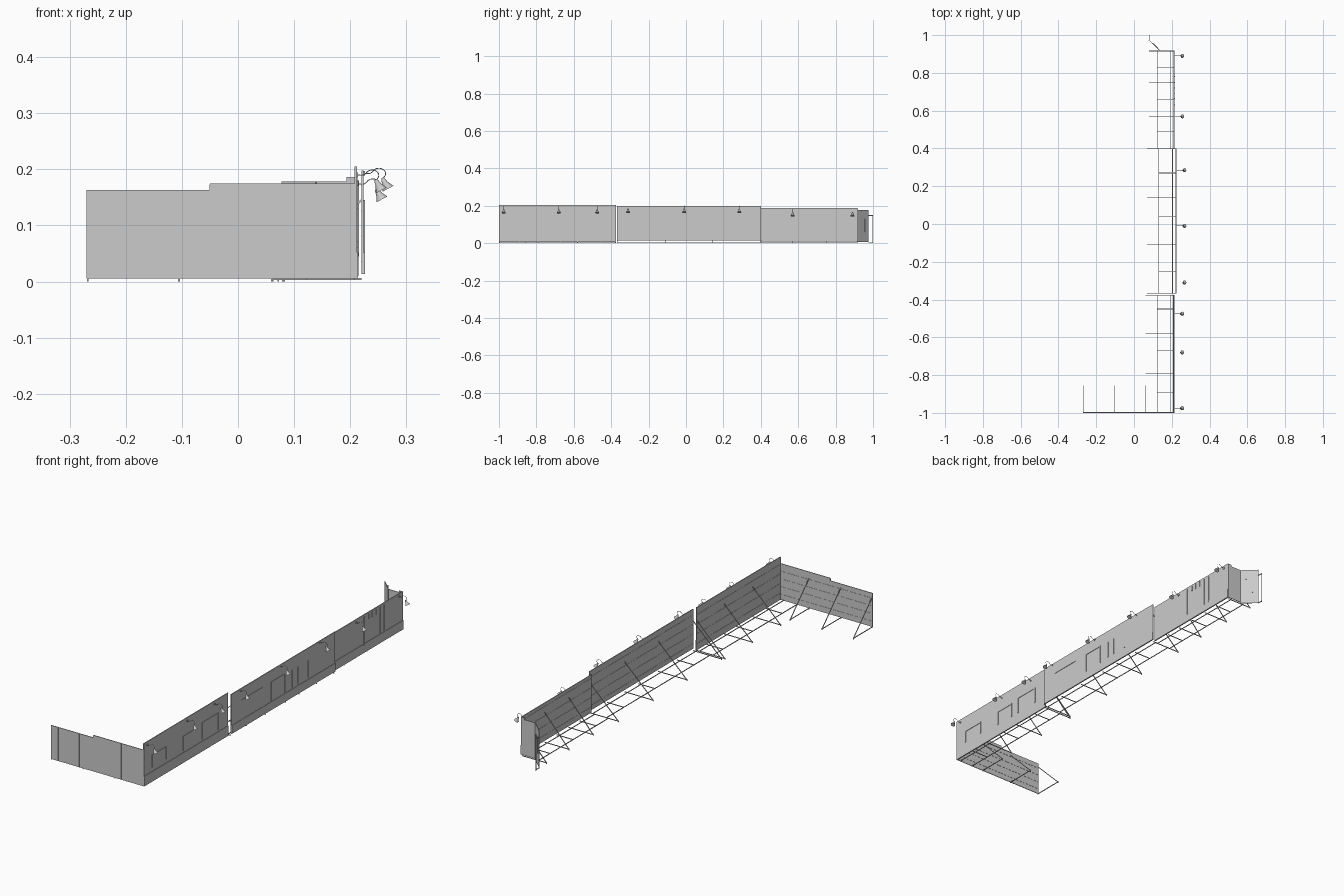
import bpy, math
from mathutils import Vector, Matrix

cube = bpy.data.objects.get("Cube")
if cube:
    bpy.data.objects.remove(cube, do_unlink=True)

mat = bpy.data.materials.new("plain grey")
mat.use_nodes = True
GREY = (0.6, 0.6, 0.6, 1)
mat.diffuse_color = GREY
mat.node_tree.nodes["Principled BSDF"].inputs["Base Color"].default_value = GREY


def mesh_object(name, verts, faces):
    me = bpy.data.meshes.new(name)
    me.from_pydata([tuple(v) for v in verts], [], faces)
    me.materials.append(mat)
    ob = bpy.data.objects.new(name, me)
    bpy.context.collection.objects.link(ob)
    return ob


BOX = [(0, 3, 2, 1), (4, 5, 6, 7), (0, 1, 5, 4), (1, 2, 6, 5), (2, 3, 7, 6), (3, 0, 4, 7)]


def box(name, x0, x1, y0, y1, z0, z1):
    return mesh_object(name, [(x0, y0, z0), (x1, y0, z0), (x1, y1, z0), (x0, y1, z0),
                              (x0, y0, z1), (x1, y0, z1), (x1, y1, z1), (x0, y1, z1)], BOX)


def beam(name, a, b, w=0.003):
    """Square bar between two points."""
    a, b = Vector(a), Vector(b)
    d = (b - a).normalized()
    s = d.cross(Vector((0, 0, 1)) if abs(d.z) < 0.9 else Vector((0, 1, 0))).normalized() * w / 2
    t = d.cross(s)
    return mesh_object(name, [p + q for p in (a, b) for q in (-s - t, s - t, s + t, t - s)], BOX)


def frame(name, x, y0, y1, z0, z1, w=0.005):
    """Door or window surround raised from a wall facing +x."""
    for a, b, c, d in ((y0, y0 + w, z0, z1), (y1 - w, y1, z0, z1), (y0 + w, y1 - w, z1 - w, z1)):
        box(name, x, x + 0.002, a, b, c, d)


# Long facade: front x, y range, z range, brace foot x, rail x, major and minor brace positions
walls = [
    (0.212, -1.0, -0.375, 0.005, 0.205, 0.06, 0.122, (-0.79, -0.58, -0.377), (-0.89, -0.67, -0.45)),
    (0.224, -0.368, 0.4, 0.013, 0.198, 0.07, 0.132, (-0.366, -0.11, 0.14, 0.398), (-0.25, 0.04, 0.27)),
    (0.213, 0.4, 0.918, 0.010, 0.187, 0.08, 0.122, (0.57, 0.75, 0.916), (0.49, 0.66, 0.83)),
]
for x, y0, y1, z0, z1, foot, rail, major, minor in walls:
    back = x - 0.004
    box("facade_wall", back, x, y0, y1, z0, z1)
    box("base_trim", x, x + 0.002, y0, y1, z0, 0.052)
    for k in range(4):
        z = 0.035 + k * 0.045
        box("back_batten", back - 0.001, back, y0, y1, z, z + 0.002)
    beam("ground_rail", (rail, y0, 0.006), (rail, y1, 0.006))
    beam("inner_rail", (back - 0.016, y0, 0.006), (back - 0.016, y1, 0.006))
    for y in major:
        beam("ground_strut", (foot, y, 0.0045), (back, y, 0.0045))
        beam("diagonal_strut", (foot + 0.002, y, 0.004), (back, y, 0.145))
        beam("stake", (foot + 0.002, y, 0.0), (foot + 0.002, y, 0.008))
    for y in minor:
        beam("short_strut", (rail, y, 0.0045), (back, y, 0.0045))

# Door and window surrounds on the facade
for y0, y1, z0, z1 in ((-0.94, -0.83, 0.07, 0.13), (-0.71, -0.61, 0.06, 0.13), (-0.57, -0.445, 0.06, 0.14)):
    frame("window_surround", 0.212, y0, y1, z0, z1)
for y0, y1 in ((-0.295, -0.135), (-0.075, 0.03)):
    frame("door_surround", 0.224, y0, y1, 0.05, 0.145)
for y in (0.08, 0.12, 0.2):
    box("facade_strip", 0.224, 0.226, y, y + 0.005, 0.06, 0.14)
for y in (0.63, 0.75, 0.78):
    box("facade_strip", 0.213, 0.216, y - 0.003, y + 0.003, 0.045, 0.178)
for y in (0.665, 0.69, 0.72):
    box("short_strip", 0.213, 0.216, y - 0.002, y + 0.002, 0.155, 0.18)

# Front side wall with a stepped top
box("side_wall_low", -0.27, -0.05, -1.0, -0.997, 0.005, 0.163)
box("side_wall_high", -0.05, 0.209, -1.0, -0.997, 0.005, 0.175)
for x in (-0.233, -0.124, -0.088, -0.05, -0.014, 0.094, 0.131, 0.168):
    box("panel_joint", x - 0.001, x + 0.001, -1.001, -1.0, 0.005, 0.163 if x < -0.05 else 0.173)
for k in range(4):
    z = 0.03 + k * 0.036
    box("side_batten", -0.27, 0.209, -0.997, -0.996, z, z + 0.002)
for x in (-0.268, -0.105, 0.06):
    beam("side_ground_strut", (x, -0.997, 0.0045), (x, -0.855, 0.0045))
    beam("side_diagonal_strut", (x, -0.997, 0.145), (x, -0.857, 0.004))
    beam("side_stake", (x, -0.857, 0), (x, -0.857, 0.008))
    beam("side_stake", (x, -0.997, 0), (x, -0.997, 0.008))

# Far end: short return, then an angled panel with its own brace
box("end_return", 0.14, 0.212, 0.916, 0.919, 0.01, 0.178)
box("end_return_cap", 0.193, 0.212, 0.916, 0.919, 0.178, 0.186)
p, q = Vector((0.14, 0.918)), Vector((0.08, 0.975))
n = Vector((0.057, 0.06)).normalized()


def angled_plate(name, t0, t1, z0, z1, d0, d1):
    a, b = p.lerp(q, t0), p.lerp(q, t1)
    ring = [a + n * d0, a + n * d1, b + n * d1, b + n * d0]
    mesh_object(name, [(v.x, v.y, z) for z in (z0, z1) for v in ring], BOX)


angled_plate("angled_panel", 0, 1, 0.005, 0.178, -0.003, 0)
for t0, t1, z0, z1 in ((0.25, 0.3, 0.06, 0.13), (0.65, 0.7, 0.06, 0.13), (0.25, 0.7, 0.13, 0.135)):
    angled_plate("angled_panel_frame", t0, t1, z0, z1, 0, 0.002)
beam("end_post", (0.08, 0.998, 0.0), (0.08, 0.998, 0.15))
beam("end_foot", (0.08, 0.975, 0.004), (0.08, 0.9985, 0.004))
beam("end_tie", (0.08, 0.975, 0.148), (0.08, 0.9985, 0.148))

# Gooseneck lamps: curved pipe, wall plate and tilted cone shade
lamps = [(0.212, 0.19, (-0.975, -0.68, -0.475)), (0.224, 0.193, (-0.31, -0.01, 0.285)),
         (0.213, 0.174, (0.57, 0.89))]
tilt = math.radians(-28)
for x, z, ys in lamps:
    for y in ys:
        pts = [(x, z), (x + 0.012, z), (x + 0.022, z + 0.008), (x + 0.034, z + 0.007),
               (x + 0.039, z - 0.001), (x + 0.034, z - 0.010)]
        cu = bpy.data.curves.new("lamp_arm", 'CURVE')
        cu.dimensions = '3D'
        cu.bevel_depth = 0.0009
        cu.bevel_resolution = 1
        cu.resolution_u = 3
        cu.materials.append(mat)
        sp = cu.splines.new('BEZIER')
        sp.bezier_points.add(len(pts) - 1)
        for bp, (px, pz) in zip(sp.bezier_points, pts):
            bp.co = (px, y, pz)
            bp.handle_left_type = bp.handle_right_type = 'AUTO'
        bpy.context.collection.objects.link(bpy.data.objects.new("lamp_arm", cu))
        box("lamp_plate", x, x + 0.002, y - 0.004, y + 0.004, z - 0.004, z + 0.004)
        profile = [(0.0015, 0.002), (0.004, -0.002), (0.005, -0.008), (0.011, -0.02)]
        rot = Matrix.Rotation(tilt, 3, 'Y')
        base = Vector((x + 0.034, y, z - 0.010))
        N = 12
        verts = [base + rot @ Vector((r * math.cos(2 * math.pi * i / N), r * math.sin(2 * math.pi * i / N), h))
                 for r, h in profile for i in range(N)]
        faces = [(j * N + i, (j + 1) * N + i, (j + 1) * N + (i + 1) % N, j * N + (i + 1) % N)
                 for j in range(3) for i in range(N)]
        faces += [tuple(range(N)), tuple(range(3 * N, 4 * N))[::-1]]
        shade = mesh_object("lamp_shade", verts, faces)
        for f in shade.data.polygons[:3 * N]:
            f.use_smooth = True
